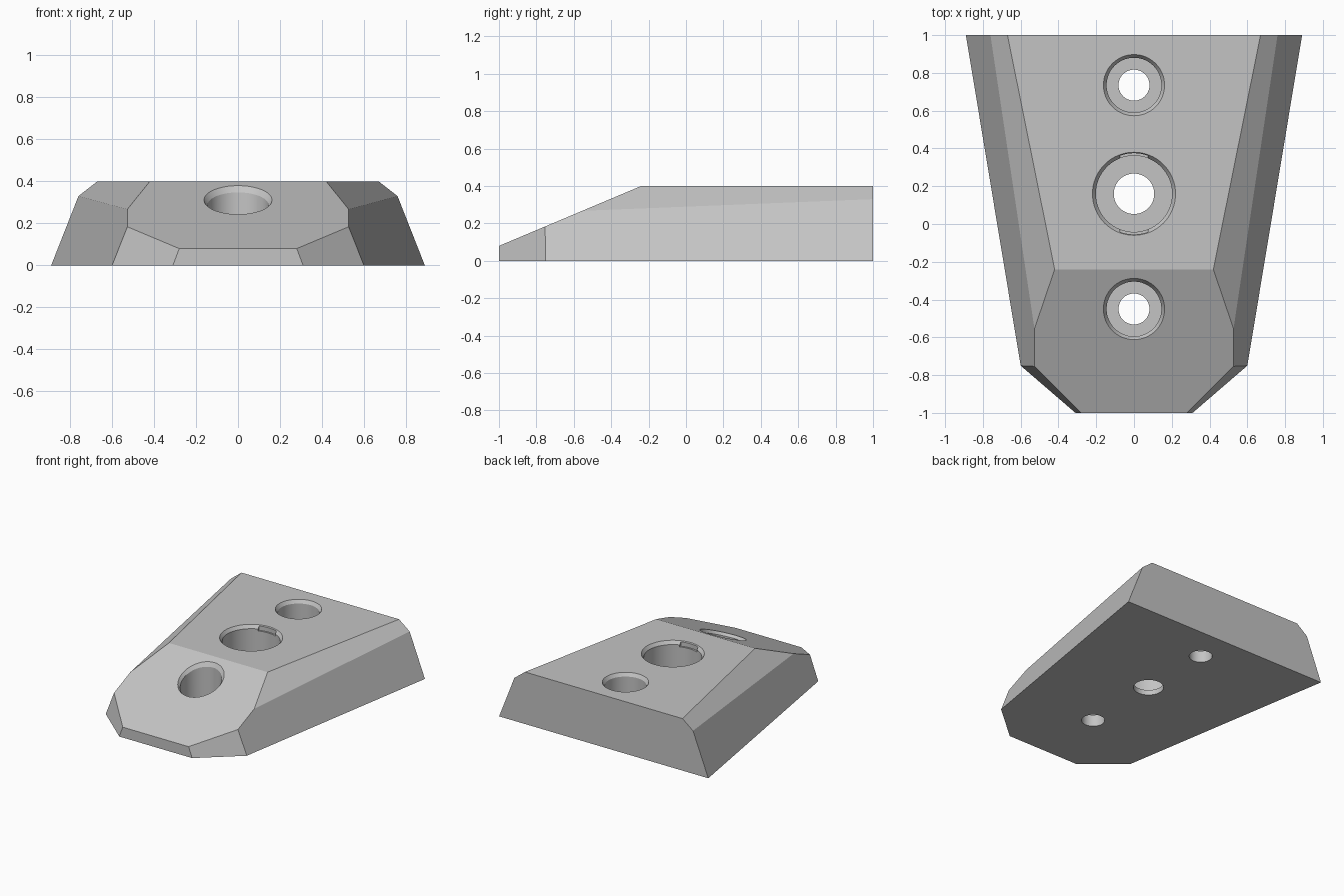
import bpy, bmesh, math
from mathutils import Vector

old = bpy.data.objects.get("Cube")
if old:
    bpy.data.objects.remove(old, do_unlink=True)

grey = bpy.data.materials.new("plain grey")
grey.use_nodes = True
grey.diffuse_color = (0.55, 0.55, 0.55, 1)
grey.node_tree.nodes["Principled BSDF"].inputs["Base Color"].default_value = grey.diffuse_color

TOP = 0.4
SLOPE = 0.421


def make_object(name, bm):
    bmesh.ops.recalc_face_normals(bm, faces=bm.faces)
    mesh = bpy.data.meshes.new(name)
    bm.to_mesh(mesh)
    bm.free()
    mesh.materials.append(grey)
    obj = bpy.data.objects.new(name, mesh)
    bpy.context.collection.objects.link(obj)
    return obj


def surface(y):
    """Height of the upper face: flat at the back, ramp at the front."""
    return min(TOP, 0.08 + SLOPE * (y + 1))


def slice_off(bm, a, b, c):
    """Cut the solid along the plane through three points, keeping the middle."""
    a, b, c = Vector(a), Vector(b), Vector(c)
    normal = (b - a).cross(c - a).normalized()
    if normal.dot(Vector((0, 0, 0.1)) - a) > 0:
        normal.negate()
    bmesh.ops.bisect_plane(bm, geom=bm.verts[:] + bm.edges[:] + bm.faces[:], dist=1e-5,
                           plane_co=a, plane_no=normal, clear_outer=True)
    bmesh.ops.holes_fill(bm, edges=[e for e in bm.edges if e.is_boundary], sides=0)


# Wedge body: a block trimmed by the ramp, flanks, upper bevels and nose corners
bm = bmesh.new()
bmesh.ops.create_cube(bm, size=2)
for v in bm.verts:
    v.co.z = TOP if v.co.z > 0 else 0
slice_off(bm, (0, -1, 0.08), (1, -1, 0.08), (0, 0, 0.08 + SLOPE))
for s in (1, -1):
    slice_off(bm, (s * 0.89, 1, 0), (s * 0.6, -0.75, 0), (s * 0.76, 1, 0.33))
    slice_off(bm, (s * 0.67, 1, TOP), (s * 0.42, -0.24, TOP), (s * 0.76, 1, 0.33))
    slice_off(bm, (s * 0.6, -0.75, 0), (s * 0.31, -1, 0), (s * 0.28, -1, 0.08))
body = make_object("wedge_body", bm)


def hole_cutter(name, y, bore, recess, rim, floor, lip=0.025, sides=64):
    """Stepped hole with a bevelled lip that follows the upper face."""
    over = 0.4
    rings = [(bore, -0.1, False), (bore, floor, False), (recess, floor, False),
             (recess, -lip, True), (rim + (rim - recess) * over, lip * over, True)]
    bm = bmesh.new()
    loops = []
    for radius, z, follow in rings:
        loop = []
        for i in range(sides):
            t = math.tau * i / sides
            py = y + radius * math.sin(t)
            loop.append(bm.verts.new((radius * math.cos(t), py, z + surface(py) if follow else z)))
        loops.append(loop)
    for low, high in zip(loops, loops[1:]):
        for i in range(sides):
            j = (i + 1) % sides
            bm.faces.new((low[i], low[j], high[j], high[i]))
    bm.faces.new(loops[0])
    bm.faces.new(loops[-1])
    return make_object(name, bm)


def slot_cutter(name, y, radius, half_angle, floor):
    """Shallow key slots on the front and back of a hole."""
    bm = bmesh.new()
    for side in (1, -1):
        for i in range(9):
            t = math.radians(half_angle * (i / 4 - 1))
            for z in (floor, TOP + 0.1):
                bm.verts.new((radius * math.sin(t), y + side * radius * math.cos(t), z))
    bmesh.ops.convex_hull(bm, input=bm.verts)
    bmesh.ops.dissolve_limit(bm, angle_limit=0.01, verts=bm.verts, edges=bm.edges)
    return make_object(name, bm)


# Two screw holes, the larger centre hole and its key slots
cutters = [
    hole_cutter("back_hole_cutter", 0.735, 0.082, 0.145, 0.162, 0.09),
    hole_cutter("front_hole_cutter", -0.45, 0.082, 0.145, 0.162, 0.09),
    hole_cutter("centre_hole_cutter", 0.16, 0.107, 0.202, 0.22, 0.04),
    slot_cutter("key_slot_cutter", 0.16, 0.215, 20, 0.36),
]
bpy.context.view_layer.objects.active = body
for cutter in cutters:
    cutter.hide_render = True
    cut = body.modifiers.new(cutter.name, "BOOLEAN")
    cut.operation = "DIFFERENCE"
    cut.solver = "EXACT"
    cut.object = cutter
    bpy.ops.object.modifier_apply(modifier=cut.name)
    bpy.data.objects.remove(cutter, do_unlink=True)

# Smooth hole walls, crisp body edges
bpy.ops.object.select_all(action="DESELECT")
body.select_set(True)
bpy.ops.object.shade_smooth_by_angle(angle=math.radians(15))
